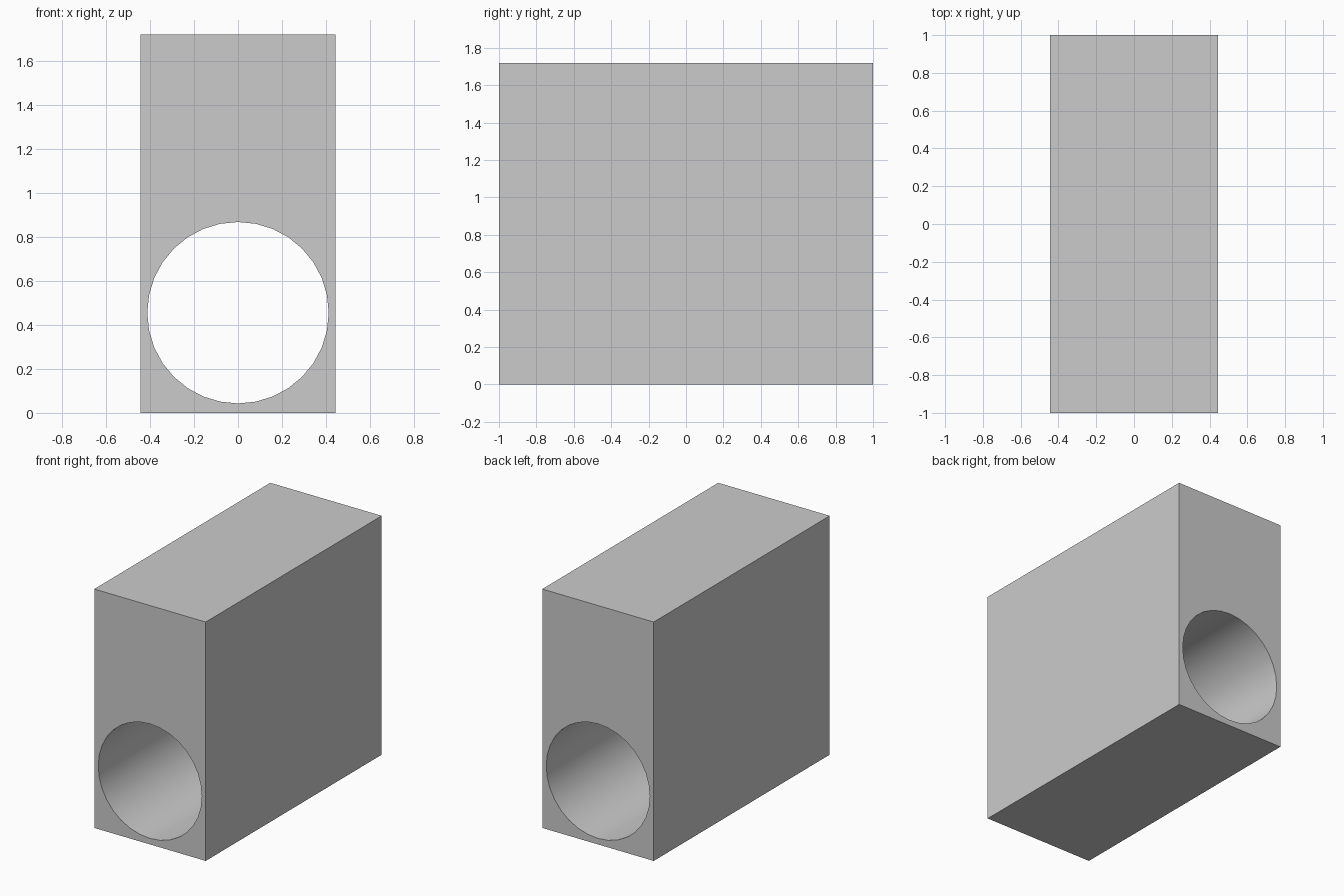
import bpy
import math

if "Cube" in bpy.data.objects:
    bpy.data.objects.remove(bpy.data.objects["Cube"])

WIDTH, DEPTH, HEIGHT = 0.887, 2.0, 1.718
BORE_RADIUS, BORE_Z = 0.412, 0.455

# Solid rectangular block
bpy.ops.mesh.primitive_cube_add(size=1, location=(0, 0, HEIGHT / 2))
block = bpy.context.object
block.name = "bored_block"
block.scale = (WIDTH, DEPTH, HEIGHT)
bpy.ops.object.transform_apply(location=True, rotation=True, scale=True)

# Cylinder that cuts the bore from front to back
bpy.ops.mesh.primitive_cylinder_add(
    vertices=32, radius=BORE_RADIUS, depth=DEPTH + 0.4,
    location=(0, 0, BORE_Z), rotation=(math.pi / 2, 0, 0))
cutter = bpy.context.object
cutter.name = "bore_cutter"
cutter.hide_render = True

# Cut the bore, then drop the cutter
bore = block.modifiers.new("bore", 'BOOLEAN')
bore.operation = 'DIFFERENCE'
bore.solver = 'EXACT'
bore.object = cutter
bpy.ops.object.select_all(action='DESELECT')
block.select_set(True)
bpy.context.view_layer.objects.active = block
bpy.ops.object.modifier_apply(modifier=bore.name)
bpy.data.objects.remove(cutter)

# Smooth bore wall, sharp block edges
bpy.ops.object.shade_smooth_by_angle(angle=math.radians(30))
